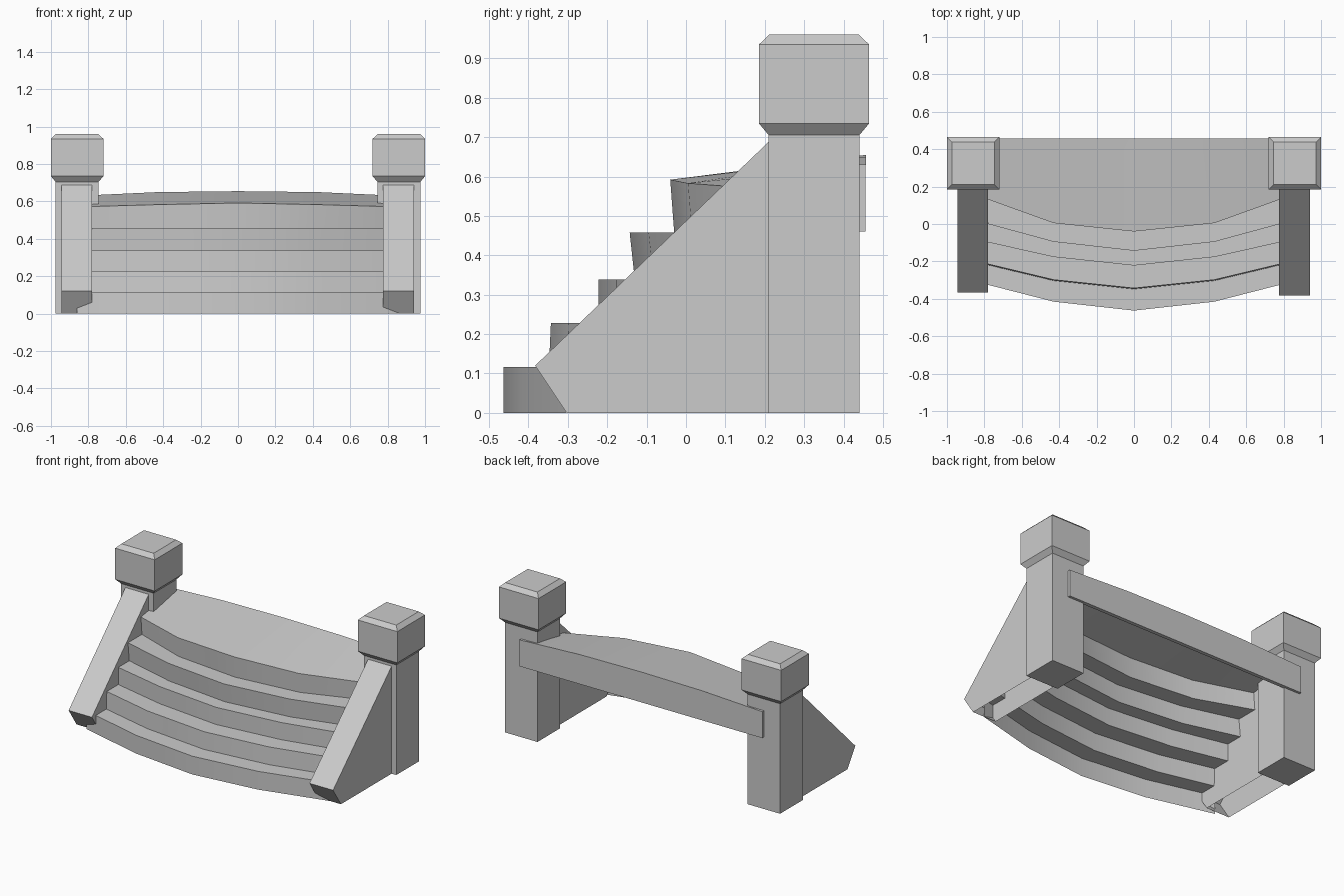
import bpy
import bmesh

cube = bpy.data.objects.get("Cube")
if cube:
    bpy.data.objects.remove(cube, do_unlink=True)

# One plain stone colour
stone = bpy.data.materials.new("grey_stone")
stone.use_nodes = True
GREY = (0.6, 0.6, 0.6, 1)
stone.diffuse_color = GREY
stone.node_tree.nodes["Principled BSDF"].inputs["Base Color"].default_value = GREY


def finish(name, bm, smooth=False, recalc=True):
    if recalc:
        bmesh.ops.recalc_face_normals(bm, faces=bm.faces)
    mesh = bpy.data.meshes.new(name)
    bm.to_mesh(mesh)
    bm.free()
    mesh.materials.append(stone)
    obj = bpy.data.objects.new(name, mesh)
    bpy.context.collection.objects.link(obj)
    if smooth:
        bpy.ops.object.select_all(action='DESELECT')
        obj.select_set(True)
        bpy.context.view_layer.objects.active = obj
        bpy.ops.object.shade_smooth_by_angle(angle=0.6)
    return obj


def square_stack(name, cx, cy, levels):
    """Square rings (half size, height) joined into a closed solid."""
    bm = bmesh.new()
    rings = []
    for h, z in levels:
        rings.append([bm.verts.new((cx + sx * h, cy + sy * h, z))
                      for sx, sy in ((-1, -1), (1, -1), (1, 1), (-1, 1))])
    for low, high in zip(rings, rings[1:]):
        for i in range(4):
            j = (i + 1) % 4
            bm.faces.new((low[i], low[j], high[j], high[i]))
    bm.faces.new(rings[0])
    bm.faces.new(rings[-1])
    return finish(name, bm)


def sloped_wall(name, x0, x1, front):
    """Side wall with a sloping top, open underneath."""
    profile = [(front + 0.08, 0), (front, 0.12), (0.215, 0.693), (0.215, 0)]
    bm = bmesh.new()
    a = [bm.verts.new((x0, y, z)) for y, z in profile]
    b = [bm.verts.new((x1, y, z)) for y, z in profile]
    bm.faces.new(a)
    bm.faces.new(b)
    for i in range(3):
        bm.faces.new((a[i], a[i + 1], b[i + 1], b[i]))
    return finish(name, bm)


# Posts with chamfered caps, and side walls
for side, s in (("left", 1), ("right", -1)):
    square_stack(side + "_post", s * 0.86, 0.325, [(0.115, 0), (0.115, 0.705)])
    square_stack(side + "_post_cap", s * 0.86, 0.325,
                 [(0.115, 0.705), (0.14, 0.735), (0.14, 0.935), (0.114, 0.96)])
sloped_wall("left_side_wall", 0.775, 0.942, -0.383)
sloped_wall("right_side_wall", -0.945, -0.78, -0.365)

# Bowed steps: rows of (y, z) at the centre, halfway and end
rows = []
z_low = 0
steps = [((-0.463, -0.415, -0.305), 0.117, 0),
         ((-0.343, -0.298, -0.195), 0.228, -0.005),
         ((-0.222, -0.176, -0.08), 0.338, 0),
         ((-0.143, -0.095, 0.022), 0.458, 0.013)]
for ys, z, lean in steps:
    rows.append([(y + lean, z_low) for y in ys])
    rows.append([(y, z) for y in ys])
    z_low = z
top = (-0.04, 0.005, 0.16)
rows.append([(y + 0.01, z_low) for y in top])
rows.append(list(zip(top, (0.592, 0.583, 0.571))))
# Deck rises to a gently arched back edge with a short lip
rows.append([(0.457, z) for z in (0.655, 0.65, 0.63)])
rows.append([(0.457, 0.62)] * 3)

bm = bmesh.new()
grid = []
for centre, half, end in rows:
    line = zip((-0.86, -0.43, 0, 0.43, 0.86), (end, half, centre, half, end))
    grid.append([bm.verts.new((x, y, z)) for x, (y, z) in line])
for r0, r1 in zip(grid, grid[1:]):
    for i in range(4):
        bm.faces.new((r0[i], r0[i + 1], r1[i + 1], r1[i]))
finish("curved_steps", bm, smooth=True, recalc=False)

# Beam across the back of the posts
bm = bmesh.new()
bmesh.ops.create_cube(bm, size=1)
for v in bm.verts:
    v.co = (v.co.x * 1.72, 0.444 + v.co.y * 0.024, 0.545 + v.co.z * 0.17)
finish("back_beam", bm)
